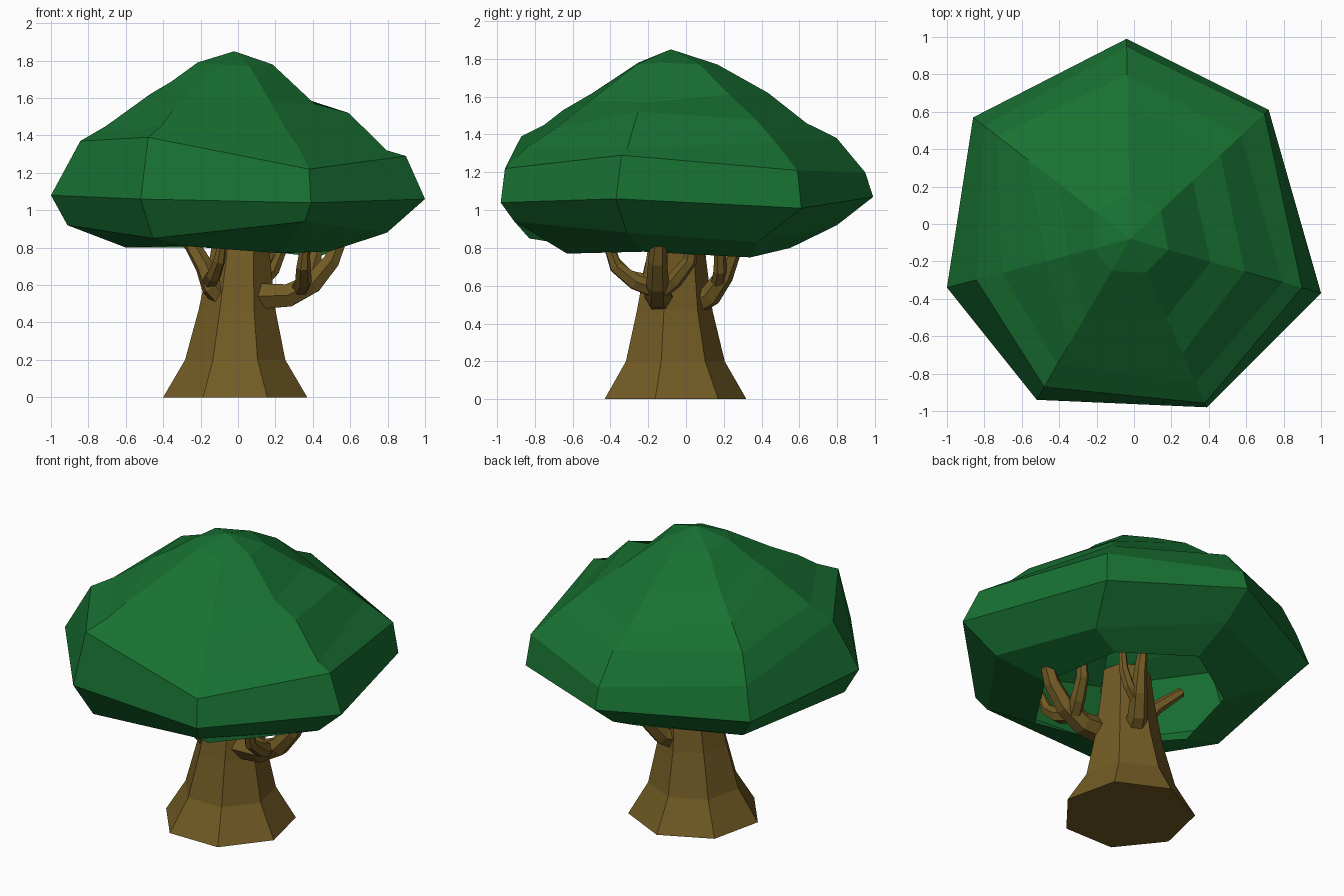
import bpy, bmesh
from math import sin, cos, pi

if "Cube" in bpy.data.objects:
    bpy.data.objects.remove(bpy.data.objects["Cube"])


def material(name, color):
    m = bpy.data.materials.new(name)
    m.diffuse_color = color
    m.use_nodes = True
    m.node_tree.nodes["Principled BSDF"].inputs["Base Color"].default_value = m.diffuse_color
    return m


LEAF = material("leaf_green", (0.009, 0.165, 0.032, 1))
BARK = material("bark_brown", (0.17, 0.105, 0.018, 1))


def loft(name, rings, mat, apex=None, cap_bottom=False, cap_top=False):
    """Skin a stack of equal rings, optionally closing the ends."""
    bm = bmesh.new()
    rows = [[bm.verts.new(p) for p in ring] for ring in rings]
    n = len(rows[0])
    for a, b in zip(rows, rows[1:]):
        for i in range(n):
            j = (i + 1) % n
            bm.faces.new((a[i], a[j], b[j], b[i]))
    if apex:
        tip = bm.verts.new(apex)
        for i in range(n):
            bm.faces.new((rows[-1][i], rows[-1][(i + 1) % n], tip))
    if cap_bottom:
        bm.faces.new(rows[0][::-1])
    if cap_top:
        bm.faces.new(rows[-1])
    bmesh.ops.recalc_face_normals(bm, faces=bm.faces)
    me = bpy.data.meshes.new(name)
    bm.to_mesh(me)
    bm.free()
    me.materials.append(mat)
    ob = bpy.data.objects.new(name, me)
    bpy.context.collection.objects.link(ob)
    return ob


# Canopy: hollow seven-sided shell, open below.
# Each column: widest corner (x, y), then its profile (scale to centre, z) upwards
CX, CY = -0.02, -0.08
columns = [
    ((-0.04, 0.99), [(.59, .80), (.82, .92), (1, 1.07), (.96, 1.2), (.82, 1.38), (.67, 1.46), (.48, 1.62), (.23, 1.77)]),
    ((-0.86, 0.57), [(.53, .80), (.86, .90), (1, 1.05), (.93, 1.25), (.85, 1.43), (.65, 1.53), (.45, 1.63), (.22, 1.78)]),
    ((-1.00, -0.34), [(.59, .80), (.91, .92), (1, 1.08), (.84, 1.37), (.70, 1.45), (.46, 1.62), (.34, 1.69), (.20, 1.79)]),
    ((-0.52, -0.94), [(.58, .81), (.87, .85), (1, 1.06), (.92, 1.39), (.78, 1.45), (.66, 1.53), (.48, 1.62), (.20, 1.78)]),
    ((0.39, -0.98), [(.61, .77), (.92, .94), (1, 1.04), (.975, 1.22), (.85, 1.33), (.68, 1.43), (.47, 1.58), (.20, 1.77)]),
    ((1.00, -0.37), [(.50, .78), (.80, .88), (1, 1.06), (.90, 1.29), (.80, 1.32), (.60, 1.52), (.42, 1.57), (.20, 1.78)]),
    ((0.72, 0.61), [(.61, .75), (.72, .83), (1, 1.01), (.97, 1.21), (.80, 1.36), (.65, 1.48), (.45, 1.61), (.22, 1.77)]),
]
rings = [[(CX + (x - CX) * prof[k][0], CY + (y - CY) * prof[k][0], prof[k][1])
          for (x, y), prof in columns] for k in range(8)]
rings[1][6] = (.61, .38, .83)  # back-right underside corner is skewed
loft("canopy", rings, LEAF, apex=(-0.02, -0.08, 1.85))

# Trunk: seven-sided, flared at the foot, leaning slightly (x, y, radius, z)
trunk = []
for cx, cy, r, z in [(-.015, -.075, .395, 0), (-.015, -.07, .275, .2), (-.005, -.07, .21, .47),
                     (.01, -.06, .165, .75), (.02, -.05, .145, .92)]:
    trunk.append([(cx + r * cos(pi / 2 + i * 2 * pi / 7),
                   cy + r * sin(pi / 2 + i * 2 * pi / 7), z) for i in range(7)])
loft("trunk", trunk, BARK, cap_bottom=True, cap_top=True)


def branch(name, points):
    """Tapered faceted limb through (x, y, z, radius) points."""
    cu = bpy.data.curves.new(name, 'CURVE')
    cu.dimensions = '3D'
    cu.bevel_depth = 1.0
    cu.bevel_resolution = 1
    cu.use_fill_caps = True
    sp = cu.splines.new('POLY')
    sp.use_smooth = False
    sp.points.add(len(points) - 1)
    for p, (x, y, z, r) in zip(sp.points, points):
        p.co = (x, y, z, 1)
        p.radius = r
    cu.materials.append(BARK)
    ob = bpy.data.objects.new(name, cu)
    bpy.context.collection.objects.link(ob)


# Right limb and its two side shoots
branch("right_branch", [(.10, -.14, .54, .08), (.27, -.15, .545, .07), (.40, -.15, .61, .06),
                        (.50, -.15, .73, .05), (.57, -.14, .90, .035)])
branch("right_branch_front_shoot", [(.33, -.16, .58, .05), (.35, -.27, .62, .045),
                                    (.35, -.37, .70, .038), (.36, -.42, .83, .022)])
branch("right_branch_back_shoot", [(.35, -.13, .58, .05), (.38, -.06, .63, .045),
                                   (.41, .02, .73, .038), (.44, .05, .90, .025)])

# Back limb, forking in two
branch("back_branch", [(.04, .05, .51, .07), (.08, .13, .55, .06), (.13, .20, .65, .05),
                       (.16, .25, .77, .038), (.16, .28, .94, .025)])
branch("back_branch_shoot", [(.11, .17, .60, .04), (.19, .18, .68, .035),
                             (.23, .18, .78, .03), (.25, .19, .92, .02)])

# Left limb and its shoot
branch("left_branch", [(-.09, -.17, .54, .06), (-.14, -.19, .59, .058), (-.18, -.17, .70, .05),
                       (-.25, -.10, .82, .042), (-.38, -.02, .94, .028)])
branch("left_branch_shoot", [(-.15, -.20, .62, .045), (-.13, -.31, .65, .04),
                             (-.10, -.38, .73, .032), (-.08, -.41, .85, .02)])
